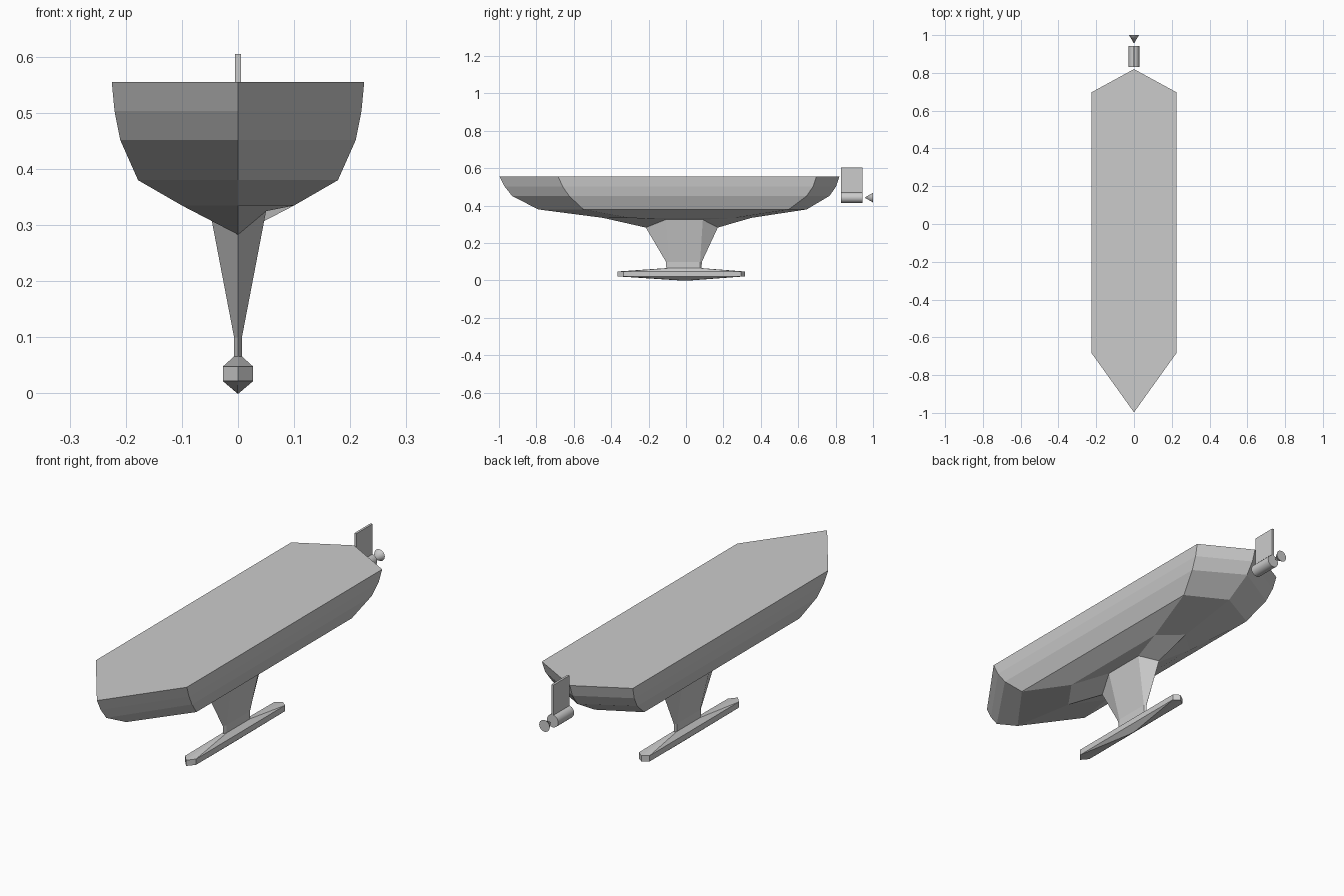
import bpy, bmesh, math

if "Cube" in bpy.data.objects:
    bpy.data.objects.remove(bpy.data.objects["Cube"])


def loft(name, rings):
    """Stack of pointed hexagonal rings, top to bottom:
    (half width, bow tip y, bow shoulder y, stern shoulder y, stern tip y, side z, tip z)"""
    bm = bmesh.new()
    loops = []
    for w, b, bs, ss, s, z, zt in rings:
        pts = [(0, b, zt), (w, bs, z), (w, ss, z), (0, s, zt), (-w, ss, z), (-w, bs, z)]
        loops.append([bm.verts.new(p) for p in pts])
    for a, c in zip(loops, loops[1:]):
        for i in range(6):
            j = (i + 1) % 6
            bm.faces.new((a[i], c[i], c[j], a[j]))
    bm.faces.new(loops[0])
    bm.faces.new(loops[-1][::-1])
    bmesh.ops.recalc_face_normals(bm, faces=bm.faces)
    me = bpy.data.meshes.new(name)
    bm.to_mesh(me)
    bm.free()
    ob = bpy.data.objects.new(name, me)
    bpy.context.collection.objects.link(ob)
    return ob


def cone_y(name, r_front, r_back, y0, y1, z):
    """Round part lying along y"""
    bpy.ops.mesh.primitive_cone_add(vertices=20, radius1=r_back, radius2=r_front, depth=y1 - y0,
                                    location=(0, (y0 + y1) / 2, z), rotation=(math.pi / 2, 0, 0))
    ob = bpy.context.object
    ob.name = name
    bpy.ops.object.shade_smooth_by_angle(angle=math.radians(40))
    return ob


# Hull flowing down into the keel fin
loft("hull_and_keel", [
    (0.225, -0.997, -0.683, 0.697, 0.820, 0.555, 0.555),
    (0.220, -0.970, -0.660, 0.680, 0.803, 0.503, 0.503),
    (0.210, -0.930, -0.625, 0.645, 0.767, 0.452, 0.452),
    (0.178, -0.790, -0.548, 0.550, 0.645, 0.380, 0.380),
    (0.100, -0.445, -0.305, 0.260, 0.350, 0.335, 0.335),
    (0.050, -0.215, -0.110, 0.090, 0.170, 0.325, 0.283),
    (0.007, -0.107, -0.090, 0.075, 0.085, 0.100, 0.100),
    (0.007, -0.105, -0.090, 0.075, 0.083, 0.062, 0.062),
])

# Ballast bulb
loft("ballast_bulb", [
    (0.007, -0.107, -0.090, 0.075, 0.085, 0.066, 0.066),
    (0.027, -0.367, -0.335, 0.295, 0.315, 0.048, 0.048),
    (0.027, -0.367, -0.335, 0.295, 0.315, 0.022, 0.022),
    (0.001, -0.030, -0.020, 0.010, 0.020, 0.000, 0.000),
])

# Motor pod and propeller
cone_y("motor_pod", 0.028, 0.028, 0.830, 0.943, 0.443)
cone_y("propeller_cone", 0.0, 0.026, 0.955, 1.000, 0.443)

# Flat strut above the pod
bpy.ops.mesh.primitive_cube_add(size=1, location=(0, 0.8865, 0.535))
strut = bpy.context.object
strut.name = "motor_strut"
strut.scale = (0.01, 0.113, 0.14)
